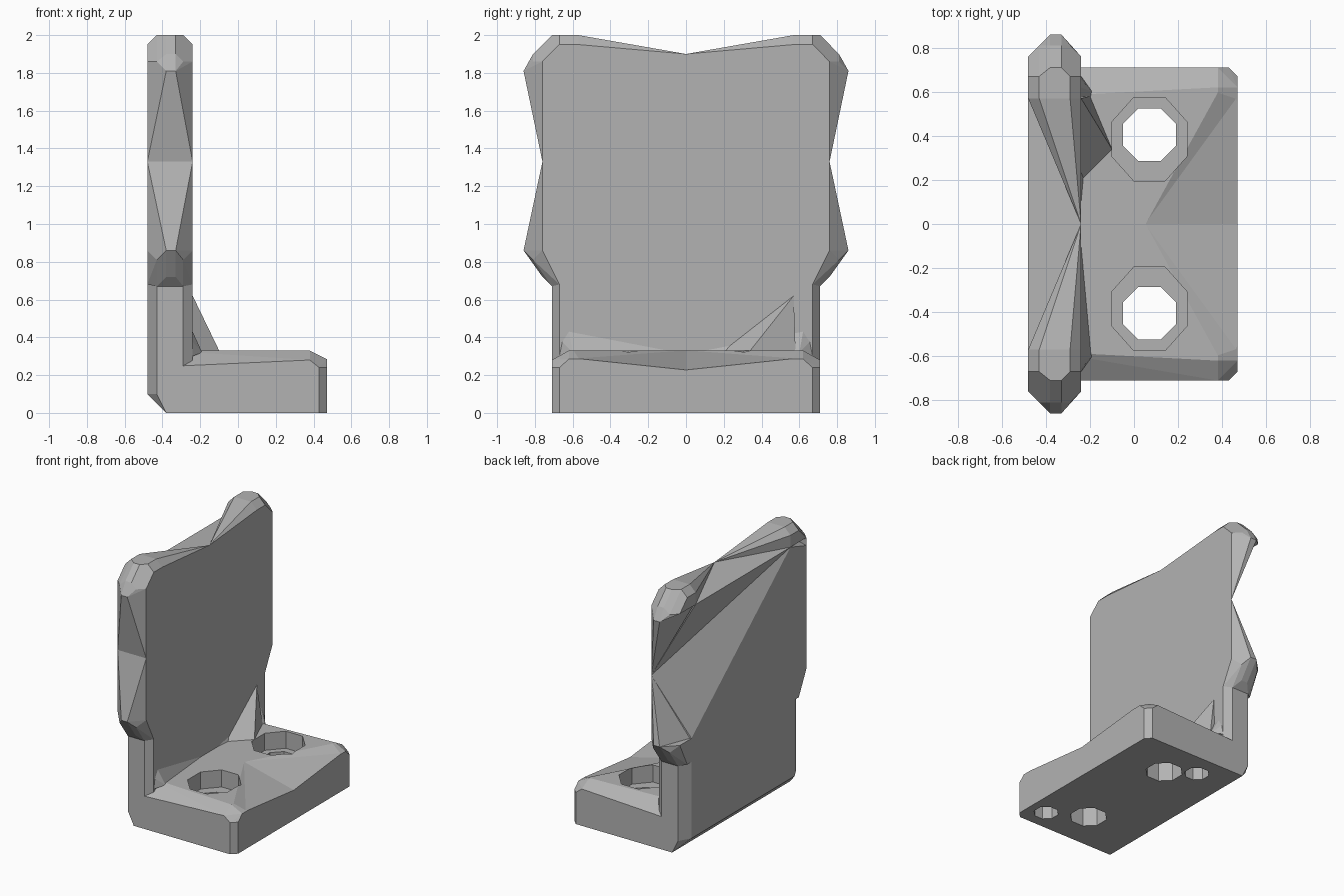
import bpy, bmesh, math
from mathutils import Matrix

cube = bpy.data.objects.get("Cube")
if cube:
    bpy.data.objects.remove(cube, do_unlink=True)

grey = bpy.data.materials.new("plain grey")
grey.use_nodes = True
grey.diffuse_color = (0.45, 0.45, 0.45, 1)
grey.node_tree.nodes["Principled BSDF"].inputs["Base Color"].default_value = (0.45, 0.45, 0.45, 1)


def finish(name, bm):
    bmesh.ops.recalc_face_normals(bm, faces=bm.faces)
    mesh = bpy.data.meshes.new(name)
    bm.to_mesh(mesh)
    bm.free()
    mesh.materials.append(grey)
    ob = bpy.data.objects.new(name, mesh)
    bpy.context.scene.collection.objects.link(ob)
    return ob


def hull(name, pts):
    """Flat-faced solid wrapped around a few points."""
    bm = bmesh.new()
    for p in pts:
        bm.verts.new(p)
    res = bmesh.ops.convex_hull(bm, input=bm.verts)
    loose = {g for g in res["geom_interior"] + res["geom_unused"] if isinstance(g, bmesh.types.BMVert)}
    bmesh.ops.delete(bm, geom=list(loose), context='VERTS')
    bmesh.ops.dissolve_limit(bm, angle_limit=0.01, verts=bm.verts, edges=bm.edges)
    return finish(name, bm)


def both(pts):
    return [(x, s * y, z) for x, y, z in pts for s in (1, -1)]


def span(xs, outline, s=1):
    return [(x, s * y, z) for x in xs for y, z in outline]


def octagon(name, x, y, z0, z1, rx, ry):
    bm = bmesh.new()
    k = 1 / math.cos(math.pi / 8)
    bmesh.ops.create_cone(bm, cap_ends=True, segments=8, radius1=k, radius2=k, depth=z1 - z0,
                          matrix=Matrix.Rotation(math.pi / 8, 4, 'Z'))
    bmesh.ops.scale(bm, vec=(rx, ry, 1), verts=bm.verts)
    bmesh.ops.translate(bm, vec=(x, y, (z0 + z1) / 2), verts=bm.verts)
    return finish(name, bm)


def cut(ob, cutters):
    for c in cutters:
        c.hide_render = True
        m = ob.modifiers.new("cut", 'BOOLEAN')
        m.operation, m.solver, m.object = 'DIFFERENCE', 'EXACT', c
    bpy.context.view_layer.update()
    ob.data = bpy.data.meshes.new_from_object(ob.evaluated_get(bpy.context.evaluated_depsgraph_get()))
    ob.modifiers.clear()
    for c in cutters:
        bpy.data.objects.remove(c, do_unlink=True)


BACK, FRONT = -0.48, -0.24
FULL, MID, NARROW = (BACK, FRONT), (-0.43, -0.29), (-0.38, -0.33)

# Key corners of the faceted upright
far_top = (BACK, -0.57, 1.86)
near_top = (BACK, 0.57, 1.86)
near_low = (BACK, 0.62, 0.86)
notch = (FRONT, 0.76, 1.33)
dip = (FRONT, 0, 1.9)
face_corner = (FRONT, 0.76, 1.86)

# Upright plate, with a sunken facet on its back
hull("upright_plate", [far_top, near_low, notch, dip, (FRONT, 0.76, 0.86), (FRONT, 0.67, 0.7),
                       (FRONT, -0.67, 0.7), (FRONT, -0.76, 0.86), (FRONT, -0.76, 1.86),
                       (BACK, -0.76, 1.33), (BACK, -0.76, 0.86), (BACK, -0.62, 0.7),
                       (BACK, 0.62, 0.7), (BACK, -0.76, 1.8)])
hull("upright_top_facet", [far_top, near_top, notch, dip, face_corner])

# Lower part of the upright, chamfered along its edges and at the heel
lower = both([(BACK, 0.62, 0), (-0.43, 0.71, 0), (-0.29, 0.71, 0), (FRONT, 0.67, 0)])
hull("upright_foot", [(x, y, 0.72) for x, y, z in lower]
     + [(x, y, 0.1) for x, y, z in lower]
     + [(max(x, -0.38), y, 0) for x, y, z in lower])

for s, side in ((1, "left"), (-1, "right")):
    # Back edge is drawn in on the left, where the facet is sunken
    waist = [notch] if s > 0 else [(x, -0.76, 1.33) for x in FULL]
    by = 0.6 if s > 0 else 0.76
    # Flared ridges above and below the waist
    hull(side + "_upper_ridge", waist + [(BACK, s * by, 1.86), (FRONT, s * 0.76, 1.86)]
         + span(NARROW, [(0.86, 1.81)], s))
    hull(side + "_lower_ridge", waist + [(BACK, s * by, 0.86), (FRONT, s * 0.76, 0.86)]
         + span(NARROW, [(0.86, 0.86)], s))
    # Stepped shoulder under the lower ridge
    hull(side + "_shoulder", span(FULL, [(0.62, 0.86), (0.76, 0.86), (0.67, 0.68), (0.6, 0.68)], s)
         + span(MID, [(0.81, 0.81), (0.71, 0.67)], s)
         + span(NARROW, [(0.86, 0.86), (0.76, 0.72)], s))
    # Rounded top corner
    hull(side + "_top_corner", span(FULL, [(0.57, 1.86), (0.57, 1.95), (0.67, 1.95), (0.76, 1.86)], s)
         + span(MID, [(0.57, 2), (0.67, 2), (0.81, 1.86)], s)
         + span(NARROW, [(0.71, 2), (0.81, 1.9), (0.86, 1.81)], s))
    # Sloping top ridge falling to the middle
    hull(side + "_top_ridge", [dip, (BACK, s * 0.57, 1.86), (BACK, s * 0.57, 1.95), (FRONT, s * 0.57, 1.95)]
         + span(MID, [(0.57, 2)], s) + [(FRONT, s * 0.57, 1.86)])
    # Small fillet where the upright meets the base
    hull(side + "_corner_fillet", [(FRONT, s * 0.62, 0.43), (-0.19, s * 0.6, 0.32), (FRONT, s * 0.1, 0.33),
                                   (FRONT, s * 0.67, 0.3), (-0.29, s * 0.71, 0.43), (-0.29, s * 0.71, 0.28)])

# Base block with chamfered rim
base = hull("base", both([(-0.38, 0.71, 0), (0.43, 0.71, 0), (0.47, 0.67, 0), (-0.28, 0.71, 0.25),
                          (0.38, 0.71, 0.28), (0.43, 0.71, 0.24), (0.47, 0.67, 0.24), (0.47, 0.62, 0.285),
                          (0.38, 0.62, 0.33), (0.3, 0.58, 0.33), (-0.38, 0.58, 0.33), (-0.38, 0.71, 0.24)]))
cutters = [hull("rim_dip_cutter", [(0.5, 0, 0.22), (0.43, 0, 0.29), (0.05, 0, 0.331), (0.3, 0, 0.5)]
                + both([(0.5, 0.62, 0.285), (0.38, 0.6, 0.331), (0.5, 0.62, 0.5)]))]
# Counterbored bolt holes and blind pin holes
for s in (1, -1):
    cutters.append(octagon("counterbore_cutter", 0.07, s * 0.385, 0.2, 0.5, 0.17, 0.19))
    cutters.append(octagon("bolt_cutter", 0.07, s * 0.405, -0.1, 0.3, 0.12, 0.12))
for x, y in ((-0.12, 0.53), (0.33, -0.55)):
    cutters.append(octagon("pin_cutter", x, y, -0.1, 0.15, 0.08, 0.08))
cut(base, cutters)

# Brace web on the left side
hull("brace_web", [(FRONT, 0.2, 0.33), (FRONT, 0.57, 0.62), (-0.1, 0.34, 0.33), (-0.2, 0.58, 0.33),
                   (FRONT, 0.58, 0.32)])
